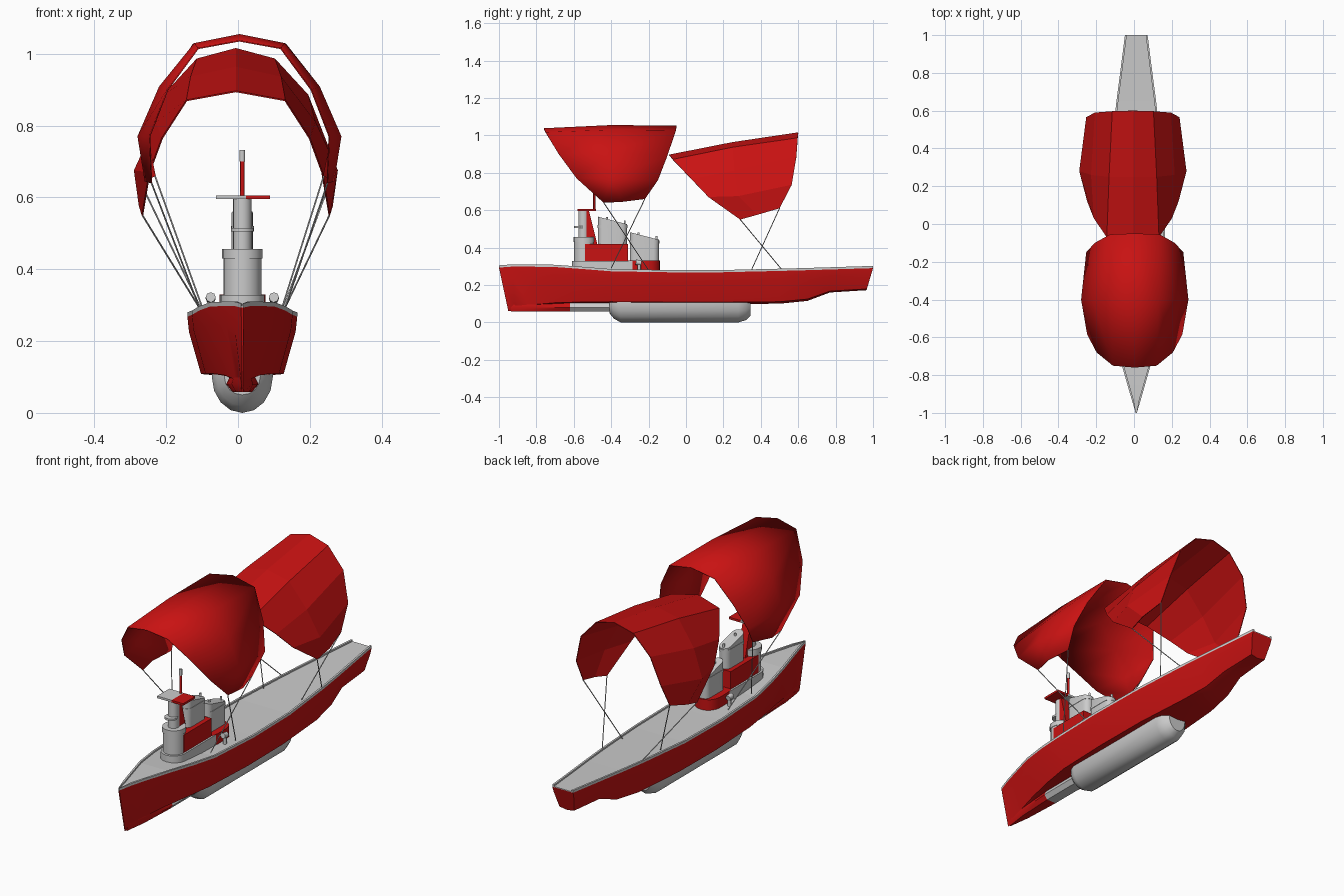
import bpy, math
from mathutils import Vector

if "Cube" in bpy.data.objects:
    bpy.data.objects.remove(bpy.data.objects["Cube"])

CX = 0.012  # ship centreline
red = bpy.data.materials.new("red_paint")
red.diffuse_color = (0.58, 0.006, 0.006, 1)
red.use_nodes = True
red.node_tree.nodes["Principled BSDF"].inputs["Base Color"].default_value = red.diffuse_color


def make(name, verts, faces, mat=None, smooth=None):
    me = bpy.data.meshes.new(name)
    me.from_pydata(verts, [], faces)
    ob = bpy.data.objects.new(name, me)
    bpy.context.collection.objects.link(ob)
    bpy.ops.object.select_all(action='DESELECT')
    bpy.context.view_layer.objects.active = ob
    ob.select_set(True)
    bpy.ops.object.mode_set(mode='EDIT')
    bpy.ops.mesh.select_all(action='SELECT')
    bpy.ops.mesh.normals_make_consistent(inside=False)
    bpy.ops.object.mode_set(mode='OBJECT')
    if mat:
        me.materials.append(mat)
    if smooth:
        bpy.ops.object.shade_smooth_by_angle(angle=math.radians(smooth))
    return ob


def loft(name, rings, mat=None, closed=True, caps=True, smooth=None):
    n = len(rings[0])
    verts = [p for r in rings for p in r]
    faces = []
    for i in range(len(rings) - 1):
        for j in range(n if closed else n - 1):
            k = (j + 1) % n
            faces.append((i * n + j, i * n + k, (i + 1) * n + k, (i + 1) * n + j))
    if caps:
        faces.append(tuple(range(n)))
        faces.append(tuple(range(len(verts) - n, len(verts))))
    return make(name, verts, faces, mat, smooth)


def mirror_half(half, cx=CX):
    """Half section listed from the centre outward or edge to centre (x=0 last)."""
    pts = [(cx + x, y, z) for x, y, z in half]
    return pts + [(cx - x, y, z) for x, y, z in reversed(half) if x > 0]


def box(name, x, y0, y1, z0, z1, mat=None, x0=None):
    xa, xb = (x0, x) if x0 is not None else (-x, x)
    ring = lambda z: [(CX + xa, y0, z), (CX + xb, y0, z), (CX + xb, y1, z), (CX + xa, y1, z)]
    return loft(name, [ring(z0), ring(z1)], mat)


def capsule(name, w, y0, y1, z0, z1, mat=None, slant=0.0, n=8):
    """Round-ended vertical prism; slant lowers the aft end of the top."""
    out = []
    for i in range(n + 1):
        a = math.pi + math.pi * i / n
        out.append((CX + w * math.cos(a), y0 + w + w * math.sin(a)))
    for i in range(n + 1):
        a = math.pi * i / n
        out.append((CX + w * math.cos(a), y1 - w + w * math.sin(a)))
    bot = [(x, y, z0) for x, y in out]
    top = [(x, y, z1 - slant * (y - y0) / (y1 - y0)) for x, y in out]
    return loft(name, [bot, top], mat, smooth=30)


def rod(name, a, b, r, mat=None, n=6):
    a, b = Vector(a), Vector(b)
    q = (b - a).to_track_quat('Z', 'Y')
    ring = lambda c: [tuple(c + q @ Vector((r * math.cos(t * math.tau / n), r * math.sin(t * math.tau / n), 0)))
                      for t in range(n)]
    return loft(name, [ring(a), ring(b)], mat, smooth=65)


# Hull stations: y top, y bottom, half width top, half width bottom, z top, z bottom
stations = [(-1.0, -0.95, .003, .002, .305, .06), (-.93, -.91, .024, .006, .31, .065),
            (-.85, -.84, .047, .02, .31, .08), (-.7, -.7, .09, .05, .308, .093),
            (-.55, -.55, .12, .08, .297, .098), (-.4, -.4, .14, .103, .285, .1),
            (-.1, -.1, .153, .115, .28, .098), (.2, .2, .148, .112, .28, .098),
            (.5, .5, .122, .09, .287, .1), (.65, .65, .105, .07, .291, .115),
            (.78, .77, .088, .05, .295, .16), (1.0, .965, .06, .042, .302, .172)]
hull, rim = [], []
for yt, yb, wt, wb, zt, zb in stations:
    at = lambda w, t: (wb + (wt - wb) * w, yb + (yt - yb) * t, zb + (zt - .012 - zb) * t)
    hull.append(mirror_half([at(1, 1), at(.88, .75), at(0, .06), (0, yb, zb)]))
    wi = max(wt - .01, .001)
    rim.append(mirror_half([(wt, yt, zt - .012), (wt, yt, zt), (wi, yt, zt), (wi, yt, zt - .008)]))
loft("hull", hull, red, closed=False, smooth=35)
loft("deck_and_rail", rim, None, closed=False)


# Keel pod and the tube leading to the bow
def pod_ring(y, w, zb):
    ring = [(CX + w * math.cos(math.pi * i / 8), y, .1 - (.1 - zb) * math.sin(math.pi * i / 8)) for i in range(9)]
    return ring + [(CX - w, y, .115), (CX + w, y, .115)]


loft("keel_pod", [pod_ring(*s) for s in [(-.41, .05, .05), (-.385, .072, .02), (-.35, .085, 0), (.28, .085, 0),
                                         (.32, .074, .012), (.345, .05, .035)]], smooth=35)


def tube_ring(y, w):
    return [(CX + w * a, y, z) for a, z in [(-1, .08), (-.6, .058), (.6, .058), (1, .08), (.7, .108), (-.7, .108)]]


loft("bow_tube", [tube_ring(-.935, .004), tube_ring(-.82, .03), tube_ring(-.62, .045)], red, smooth=30)
loft("keel_tube", [tube_ring(-.62, .045), tube_ring(-.39, .045)], smooth=30)

# Superstructure
capsule("house_base", .062, -.61, -.14, .275, .328)
capsule("aft_house", .064, -.34, -.138, .275, .33, red)
box("main_house", .053, -.54, -.31, .28, .42, red)
capsule("bridge_front", .053, -.598, -.49, .32, .43)
capsule("bridge_roof", .056, -.602, -.487, .43, .456)
capsule("tower_front", .026, -.575, -.52, .45, .595)
loft("tower_back", [[(CX + x, y, z) for x, y in [(-.022, -.555), (.022, -.555), (.022, yb), (-.022, yb)]]
                    for z, yb in [(.42, -.475), (.6, -.52)]], red)
capsule("lookout", .031, -.6, -.535, .505, .515)
box("yard_left", .01, -.58, -.48, .595, .606, x0=-.073)
box("yard_right", .077, -.58, -.48, .595, .606, red, x0=.01)
rod("mast", (CX, -.49, .6), (CX, -.49, .705), .006, red, 8)
rod("mast_top", (CX, -.49, .70), (CX, -.49, .732), .008, None, 8)
for i, (y0, y1, z0, z1) in enumerate([(-.47, -.315, .41, .565), (-.3, -.145, .325, .482)]):
    capsule(f"funnel_{i}", .03, y0, y1, z0, z1, slant=.04)
    capsule(f"funnel_band_{i}", .032, y0 - .002, y1 + .002, z1 - .06, z1 - .045, slant=0)
    for k, f in enumerate((.3, .92)):
        y = y0 + (y1 - y0) * f
        rod(f"funnel_pipe_{i}_{k}", (CX, y, z0), (CX, y, z1 + .008 - .03 * f), .006)

# Cowl vents
for s in (-1, 1):
    x = CX + s * .088
    rod(f"vent_stem_{s}", (x, -.25, .27), (x, -.25, .32), .009, None, 8)
    rod(f"vent_cowl_{s}", (x, -.268, .322), (x, -.238, .318), .014, None, 8)


# Arched sails: each row runs from crown to lower corner
def sail(name, rows, cx, smooth=None):
    rings = [mirror_half(list(reversed(r)), cx) for r in rows]
    ob = loft(name, rings, red, closed=False, caps=False, smooth=smooth)
    mod = ob.modifiers.new("thickness", 'SOLIDIFY')
    mod.thickness, mod.offset = .004, 0


front_rows = [
    [(0, -.76, 1.036), (.115, -.75, 1.015), (.2, -.68, .9), (.25, -.585, .77), (.245, -.44, .64)],
    [(0, -.4, 1.053), (.125, -.4, 1.028), (.222, -.4, .908), (.282, -.4, .77), (.262, -.34, .645)],
    [(0, -.05, 1.05), (.13, -.055, 1.025), (.21, -.1, .89), (.255, -.15, .76), (.235, -.22, .66)]]
back_rows = [
    [(0, -.09, .895), (.137, -.07, .87), (.205, .03, .765), (.24, .12, .67), (.26, .29, .55)],
    [(0, .25, .962), (.125, .25, .935), (.22, .26, .81), (.282, .28, .675), (.268, .38, .575)],
    [(0, .6, 1.014), (.108, .597, .985), (.2, .59, .885), (.245, .565, .735), (.25, .5, .61)]]
sail("front_sail", front_rows, .004, 60)
sail("back_sail", back_rows, -.006)

# Crossed ropes from sail corners to the rail
for label, rows, cx, ends in [("front", front_rows, .004, [(-.2, .28), (-.4, .29)]),
                              ("back", back_rows, -.006, [(.51, .285), (.35, .28)])]:
    for row, (ye, ze), hw in zip((rows[0], rows[2]), ends, (.115, .11)):
        x, y, z = row[-1]
        for s in (-1, 1):
            rod(f"{label}_rope", (cx + s * x, y, z), (CX + s * hw, ye, ze), .0025, None, 5)
